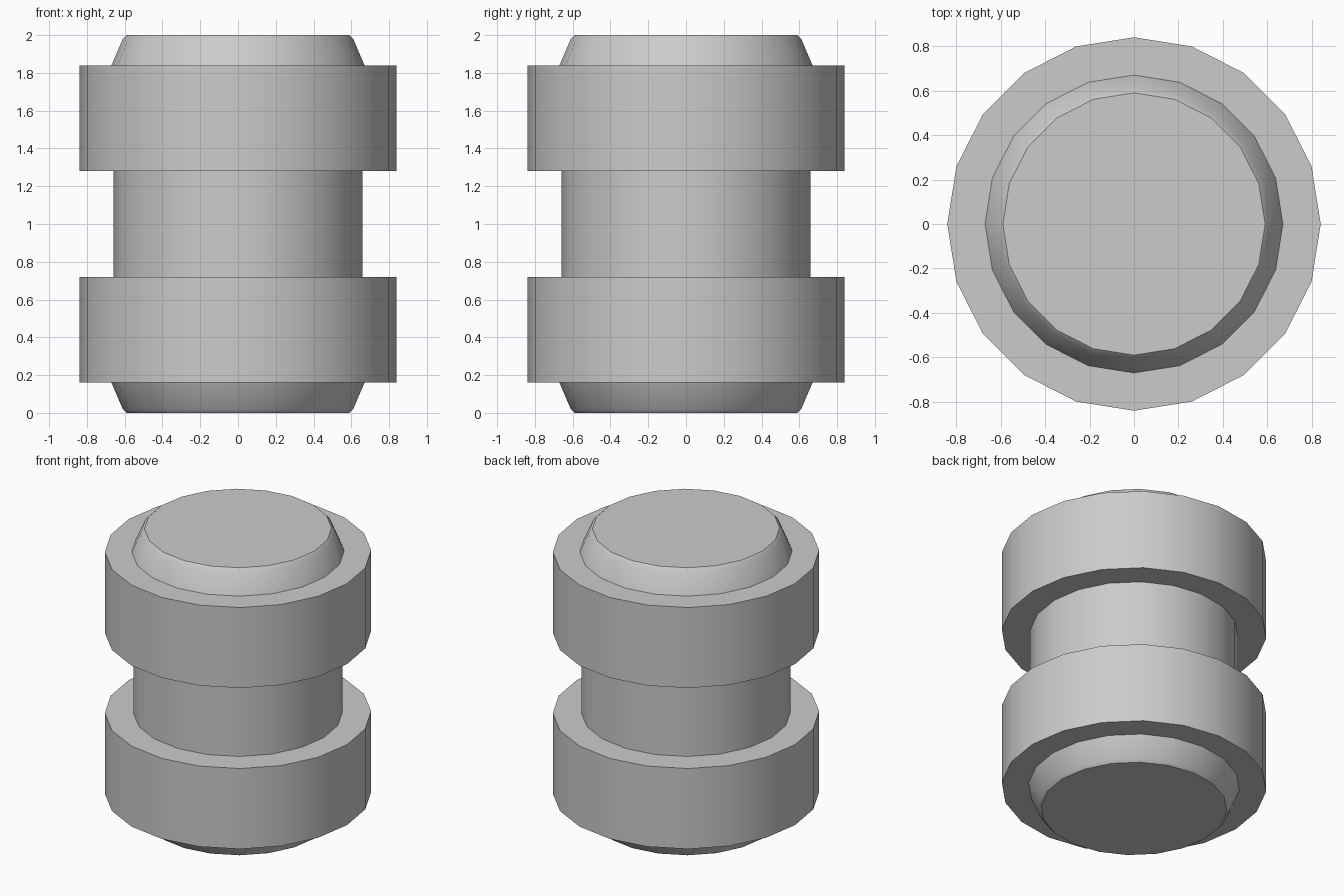
import bpy, bmesh
from math import sin, cos, pi, radians

if "Cube" in bpy.data.objects:
    bpy.data.objects.remove(bpy.data.objects["Cube"])

SIDES = 20
HEIGHT = 2.0

# Lower half of the turned outline (radius, z); the upper half mirrors it
half = [(0.59, 0.0), (0.61, 0.02), (0.67, 0.16), (0.84, 0.16),
        (0.84, 0.72), (0.66, 0.72)]
profile = half + [(r, HEIGHT - z) for r, z in reversed(half)]


def lathe(name, outline):
    """Revolve an outline around z and cap both ends."""
    bm = bmesh.new()
    rings = [[bm.verts.new((r * cos(2 * pi * i / SIDES), r * sin(2 * pi * i / SIDES), z))
              for i in range(SIDES)] for r, z in outline]
    for low, high in zip(rings, rings[1:]):
        for i in range(SIDES):
            j = (i + 1) % SIDES
            bm.faces.new((low[i], low[j], high[j], high[i]))
    bm.faces.new(rings[0][::-1])
    bm.faces.new(rings[-1])
    mesh = bpy.data.meshes.new(name)
    bm.to_mesh(mesh)
    bm.free()
    obj = bpy.data.objects.new(name, mesh)
    bpy.context.collection.objects.link(obj)
    return obj


# Double-banded spool with tapered, bevelled ends
spool = lathe("banded_spool", profile)
bpy.context.view_layer.objects.active = spool
spool.select_set(True)
bpy.ops.object.shade_smooth_by_angle(angle=radians(50))

# Keep the end caps and the flat band shoulders crisp
for poly in spool.data.polygons:
    if abs(poly.normal.z) > 0.99:
        poly.use_smooth = False
